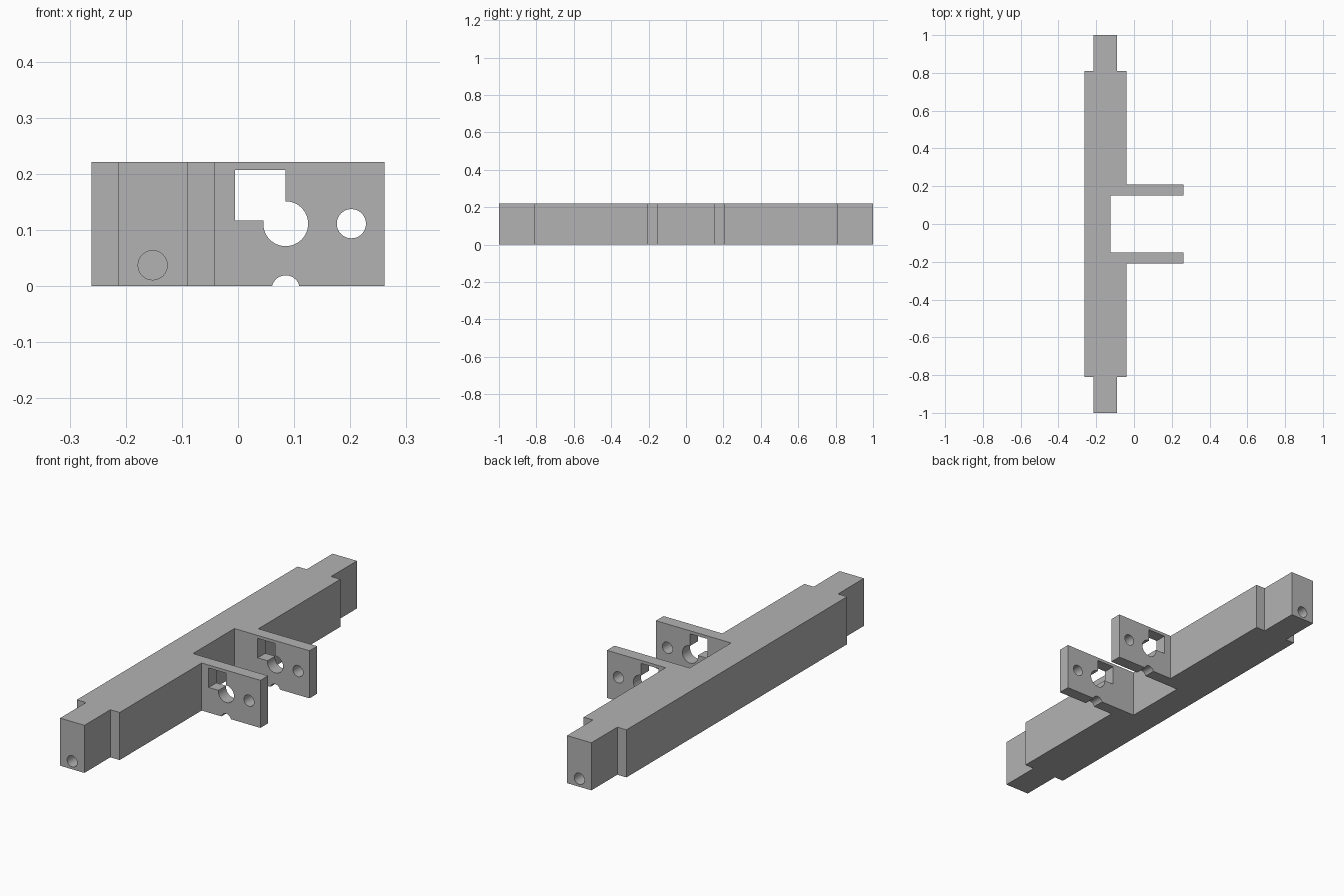
import bpy
import bmesh
import math

cube = bpy.data.objects.get("Cube")
if cube:
    bpy.data.objects.remove(cube, do_unlink=True)

HEIGHT = 0.221
ARM_IN, ARM_OUT = 0.152, 0.208
SHOULDER = 0.81

grey = bpy.data.materials.new("plain grey")
grey.use_nodes = True
colour = (0.45, 0.45, 0.45, 1)
grey.diffuse_color = colour
grey.node_tree.nodes["Principled BSDF"].inputs["Base Color"].default_value = colour


def activate(obj):
    bpy.ops.object.select_all(action="DESELECT")
    obj.select_set(True)
    bpy.context.view_layer.objects.active = obj


def cut(target, cutter):
    """Subtract the active cutter from the target, then discard it."""
    cutter.hide_render = True
    mod = target.modifiers.new("cut", "BOOLEAN")
    mod.operation = "DIFFERENCE"
    mod.solver = "EXACT"
    mod.object = cutter
    activate(target)
    bpy.ops.object.modifier_apply(modifier=mod.name)
    bpy.data.objects.remove(cutter, do_unlink=True)


def drill(target, x, z, radius, y, length):
    """Round hole running along y."""
    bpy.ops.mesh.primitive_cylinder_add(
        vertices=48, radius=radius, depth=length,
        location=(x, y, z), rotation=(math.pi / 2, 0, 0))
    cut(target, bpy.context.object)


# Beam, end tenons and twin arms: half a plan outline, mirrored and extruded
half = [(-0.125, ARM_IN), (0.261, ARM_IN), (0.261, ARM_OUT),
        (-0.041, ARM_OUT), (-0.041, SHOULDER), (-0.089, SHOULDER),
        (-0.089, 1), (-0.214, 1), (-0.214, SHOULDER), (-0.261, SHOULDER)]
outline = half + [(x, -y) for x, y in reversed(half)]

bm = bmesh.new()
base = bm.faces.new([bm.verts.new((x, y, 0)) for x, y in outline])
walls = bmesh.ops.extrude_face_region(bm, geom=[base])["geom"]
bmesh.ops.translate(bm, vec=(0, 0, HEIGHT),
                    verts=[v for v in walls if isinstance(v, bmesh.types.BMVert)])
bmesh.ops.recalc_face_normals(bm, faces=bm.faces)
mesh = bpy.data.meshes.new("bracket_beam")
bm.to_mesh(mesh)
bm.free()
beam = bpy.data.objects.new("bracket_beam", mesh)
bpy.context.collection.objects.link(beam)
mesh.materials.append(grey)

# Square window through both arms
bpy.ops.mesh.primitive_cube_add(size=1, location=(0.04, 0, 0.162))
window = bpy.context.object
window.scale = (0.09, 0.6, 0.09)
cut(beam, window)

# Round arm holes: shaft bore, outer pin hole and bottom groove
for x, z, radius in [(0.085, 0.111, 0.04), (0.202, 0.111, 0.026),
                     (0.085, -0.006, 0.025)]:
    drill(beam, x, z, radius, 0, 0.6)

# Blind pin hole in each tenon end
for side in (-1, 1):
    drill(beam, -0.152, 0.037, 0.026, side, 0.36)

activate(beam)
bpy.ops.object.shade_smooth_by_angle(angle=math.radians(30))
